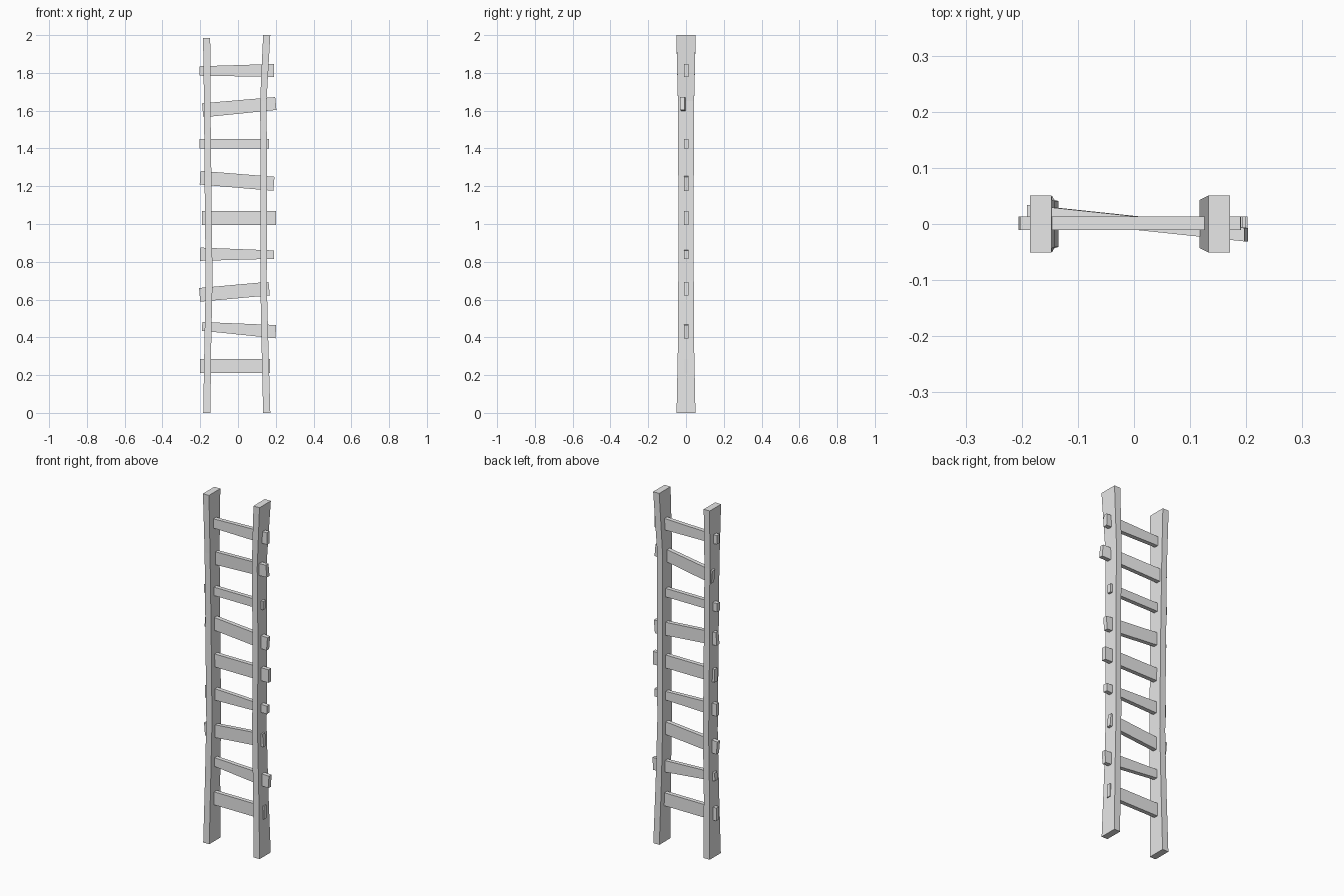
import bpy
import bmesh

cube = bpy.data.objects.get("Cube")
if cube:
    bpy.data.objects.remove(cube, do_unlink=True)

wood = bpy.data.materials.new("plain_grey")
wood.use_nodes = True
grey = (0.8, 0.8, 0.8, 1)
wood.diffuse_color = grey
wood.node_tree.nodes["Principled BSDF"].inputs["Base Color"].default_value = grey


def loft(name, rings):
    """Skin four-cornered sections into a closed, flat-faced bar."""
    bm = bmesh.new()
    loops = [[bm.verts.new(p) for p in ring] for ring in rings]
    for a, b in zip(loops, loops[1:]):
        for i in range(4):
            j = (i + 1) % 4
            bm.faces.new((a[i], a[j], b[j], b[i]))
    bm.faces.new(loops[0])
    bm.faces.new(loops[-1])
    bmesh.ops.recalc_face_normals(bm, faces=bm.faces)
    mesh = bpy.data.meshes.new(name)
    bm.to_mesh(mesh)
    bm.free()
    mesh.materials.append(wood)
    obj = bpy.data.objects.new(name, mesh)
    bpy.context.collection.objects.link(obj)


def rail(name, sections):
    """Upright plank from (height, centre x, half width, half depth)."""
    loft(name, [[(x - w, -d, z), (x + w, -d, z), (x + w, d, z), (x - w, d, z)]
                for z, x, w, d in sections])


def rung(name, x0, x1, z0, z1, h0, h1, y0=0.001, y1=0.001):
    """Crooked board from end to end, its ends square to its slope."""
    slope = (z1 - z0) / (x1 - x0)
    t = 0.012
    rings = []
    for x, y, z, h in ((x0, y0, z0, h0), (x1, y1, z1, h1)):
        s = slope * h
        rings.append([(x + s, y - t, z - h), (x + s, y + t, z - h),
                      (x - s, y + t, z + h), (x - s, y - t, z + h)])
    loft(name, rings)


# Two bowed uprights, wider at both ends
rail("right_rail", [(0, -.165, .019, .05), (.35, -.16, .018, .043),
                    (.7, -.153, .018, .041), (1.25, -.159, .018, .041),
                    (1.65, -.163, .017, .043), (1.985, -.166, .019, .051)])
rail("left_rail", [(0, .152, .019, .05), (.35, .143, .018, .043),
                   (.7, .135, .017, .041), (1.25, .137, .017, .041),
                   (1.65, .134, .017, .043), (2, .152, .019, .051)])

# Uneven rungs, bottom to top: end x, end heights, half heights, end depths
rungs = [
    (-.20, .17, .247, .247, .037, .037),
    (-.19, .20, .458, .430, .023, .035),
    (-.203, .165, .625, .658, .036, .036),
    (-.20, .19, .84, .838, .035, .022),
    (-.19, .20, 1.033, 1.033, .037, .037),
    (-.20, .19, 1.245, 1.213, .036, .037),
    (-.205, .165, 1.425, 1.425, .024, .024),
    (-.187, .20, 1.602, 1.638, .037, .034, .022, -.019),
    (-.203, .19, 1.81, 1.813, .025, .034),
]
for n, spec in enumerate(rungs, 1):
    rung(f"rung_{n}", *spec)
